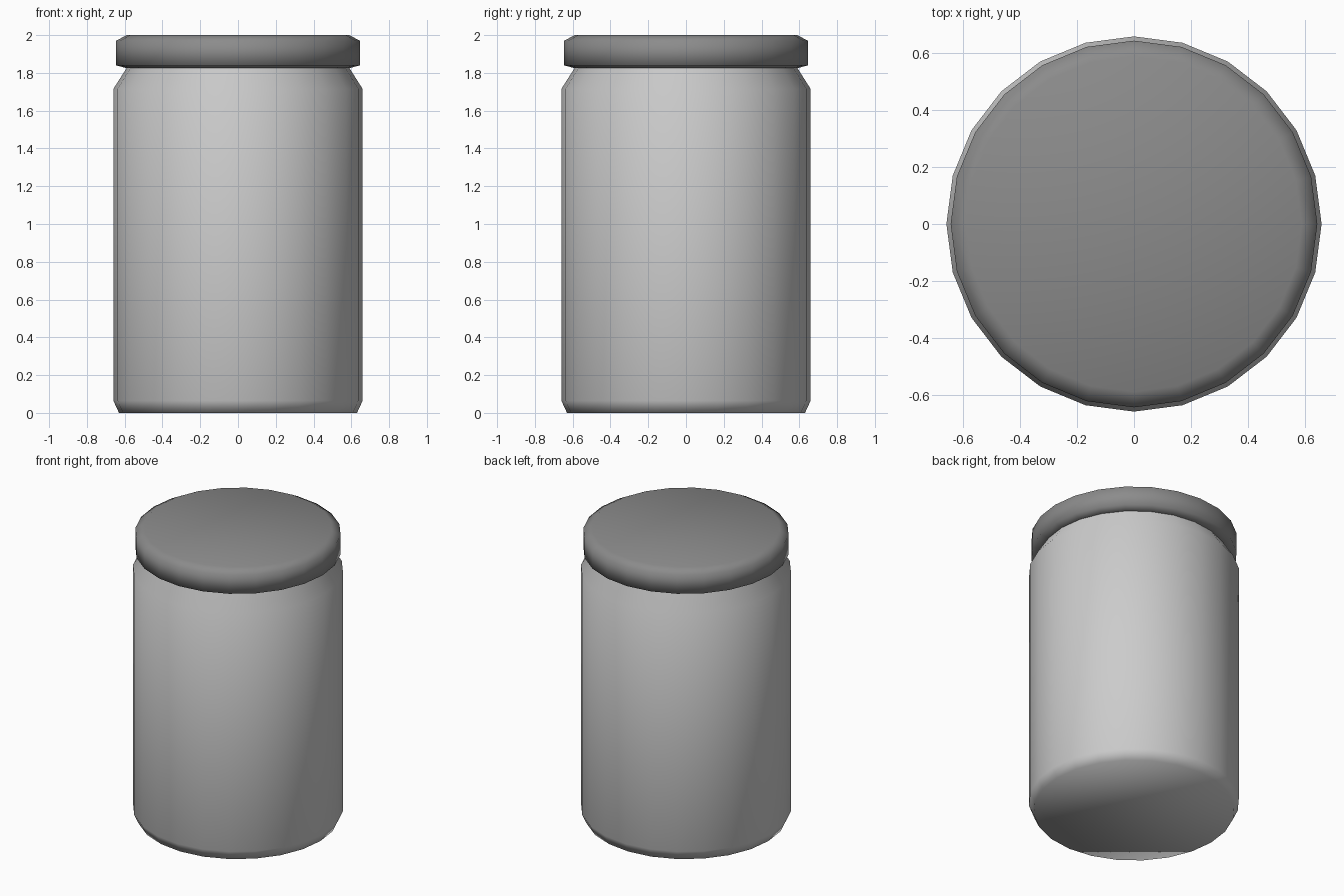
import bpy, bmesh, math

if "Cube" in bpy.data.objects:
    bpy.data.objects.remove(bpy.data.objects["Cube"])

SIDES = 24


def lathe(name, profile):
    """Revolve (radius, z) points from bottom to top and cap both ends."""
    bm = bmesh.new()
    rings = []
    for r, z in profile:
        rings.append([bm.verts.new((r * math.cos(2 * math.pi * i / SIDES),
                                    r * math.sin(2 * math.pi * i / SIDES), z))
                      for i in range(SIDES)])
    for low, high in zip(rings, rings[1:]):
        for i in range(SIDES):
            j = (i + 1) % SIDES
            bm.faces.new((low[i], low[j], high[j], high[i]))
    bm.faces.new(rings[0][::-1])
    bm.faces.new(rings[-1])
    for face in bm.faces:
        face.smooth = True
    mesh = bpy.data.meshes.new(name)
    bm.to_mesh(mesh)
    bm.free()
    obj = bpy.data.objects.new(name, mesh)
    bpy.context.collection.objects.link(obj)
    return obj


# Jar body with chamfered foot, sloped shoulder and neck inside the lid
lathe("jar_body", [(0.63, 0), (0.66, 0.065), (0.66, 1.715),
                   (0.59, 1.825), (0.59, 1.95)])

# Darker lid with chamfered rims
lid = lathe("jar_lid", [(0.59, 1.825), (0.645, 1.84), (0.645, 1.97), (0.59, 2.0)])
dark = bpy.data.materials.new("dark_grey")
dark.diffuse_color = (0.26, 0.26, 0.26, 1)
dark.use_nodes = True
dark.node_tree.nodes["Principled BSDF"].inputs["Base Color"].default_value = dark.diffuse_color
lid.data.materials.append(dark)
